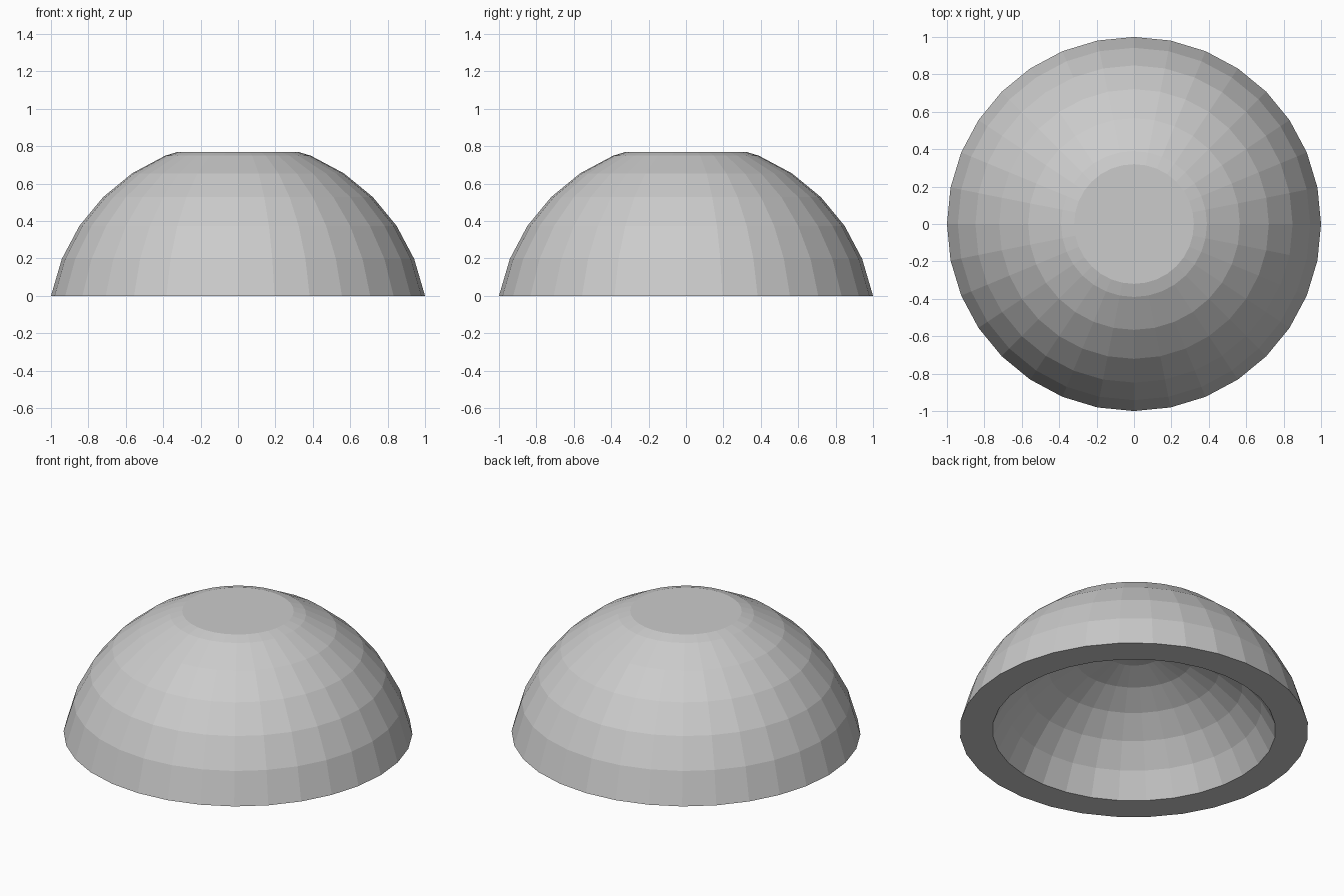
import bpy, bmesh, math

if "Cube" in bpy.data.objects:
    bpy.data.objects.remove(bpy.data.objects["Cube"])

SIDES = 32
STEP = math.radians(11.25)

# Outer half profile: rim up to the flat crown (radius, height)
outer = [(1.0, 0.0), (0.942, 0.197), (0.848, 0.374), (0.721, 0.528),
         (0.566, 0.655), (0.39, 0.749), (0.32, 0.77)]
# Inner half profile: shallower spherical bowl cut off at the rim
R_IN = 0.812 / math.sin(6 * STEP)
drop = R_IN * math.cos(6 * STEP)
inner = [(R_IN * math.sin(k * STEP), R_IN * math.cos(k * STEP) - drop)
         for k in range(1, 7)]

bm = bmesh.new()


def ring(r, z):
    return [bm.verts.new((r * math.cos(2 * math.pi * i / SIDES),
                          r * math.sin(2 * math.pi * i / SIDES), z))
            for i in range(SIDES)]


# Inner ceiling -> rim -> outer crown, one continuous shell
rings = [ring(r, z) for r, z in inner + outer]
for a, b in zip(rings, rings[1:]):
    for i in range(SIDES):
        j = (i + 1) % SIDES
        bm.faces.new((a[i], a[j], b[j], b[i]))

# Flat crown, and the pole of the inner bowl
bm.faces.new(rings[-1])
pole = bm.verts.new((0, 0, R_IN - drop))
for i in range(SIDES):
    bm.faces.new((rings[0][i], pole, rings[0][(i + 1) % SIDES]))
bmesh.ops.recalc_face_normals(bm, faces=bm.faces)

mesh = bpy.data.meshes.new("dome_shell")
bm.to_mesh(mesh)
bm.free()
bpy.context.collection.objects.link(bpy.data.objects.new("dome_shell", mesh))
